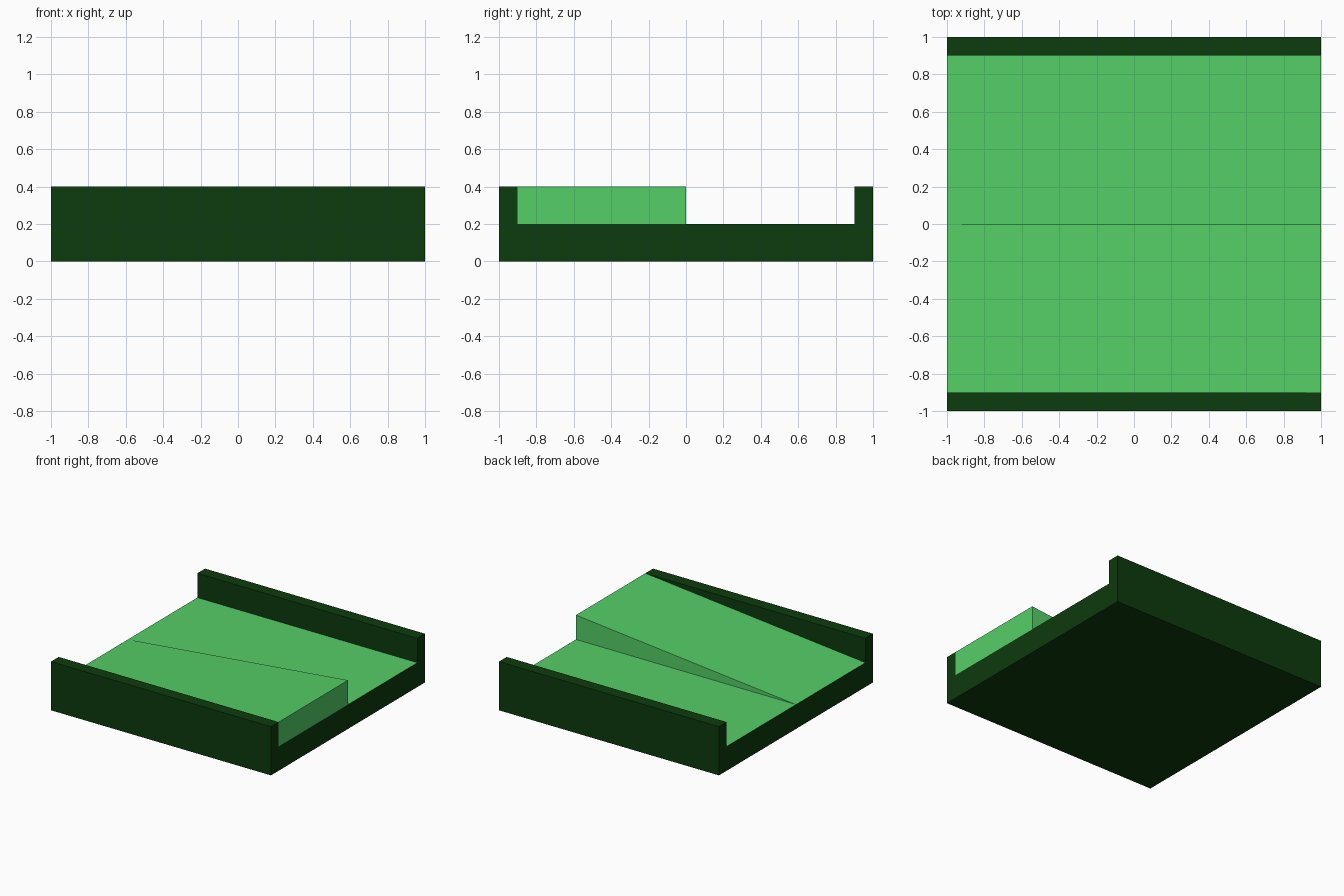
import bpy
import bmesh

cube = bpy.data.objects.get("Cube")
if cube:
    bpy.data.objects.remove(cube, do_unlink=True)

HALF, INNER = 1.0, 0.9      # outer edge and inner wall face
FLOOR, TOP = 0.2, 0.4       # floor height and wall height


def make_material(name, rgb):
    mat = bpy.data.materials.new(name)
    mat.use_nodes = True
    mat.diffuse_color = (*rgb, 1)
    mat.node_tree.nodes["Principled BSDF"].inputs["Base Color"].default_value = (*rgb, 1)
    return mat


dark_green = make_material("dark green", (0.004, 0.043, 0.0044))
light_green = make_material("light green", (0.091, 0.62, 0.135))


def extrude_profile(name, points, offset, materials):
    """Fill a planar profile and sweep it along offset into a solid."""
    bm = bmesh.new()
    face = bm.faces.new([bm.verts.new(p) for p in points])
    swept = bmesh.ops.extrude_face_region(bm, geom=[face], use_keep_orig=True)["geom"]
    verts = [g for g in swept if isinstance(g, bmesh.types.BMVert)]
    bmesh.ops.translate(bm, verts=verts, vec=offset)
    bmesh.ops.recalc_face_normals(bm, faces=bm.faces)
    mesh = bpy.data.meshes.new(name)
    bm.to_mesh(mesh)
    bm.free()
    for mat in materials:
        mesh.materials.append(mat)
    obj = bpy.data.objects.new(name, mesh)
    bpy.context.collection.objects.link(obj)
    return obj


# Base with two side walls: U-shaped section swept along x
section = [(HALF, 0), (HALF, TOP), (INNER, TOP), (INNER, FLOOR)]
section += [(-y, z) for y, z in reversed(section)]
base = extrude_profile("walled_base", [(-HALF, y, z) for y, z in section],
                       (2 * HALF, 0, 0), [dark_green, light_green])

# Light floor between the walls
for poly in base.data.polygons:
    if poly.normal.z > 0.9 and abs(poly.center.z - FLOOR) < 0.01:
        poly.material_index = 1

# Ramp on the front half, rising toward +x
wedge = [(-HALF, -INNER, FLOOR), (HALF, -INNER, FLOOR), (HALF, -INNER, TOP)]
extrude_profile("ramp", wedge, (0, INNER, 0), [light_green])
